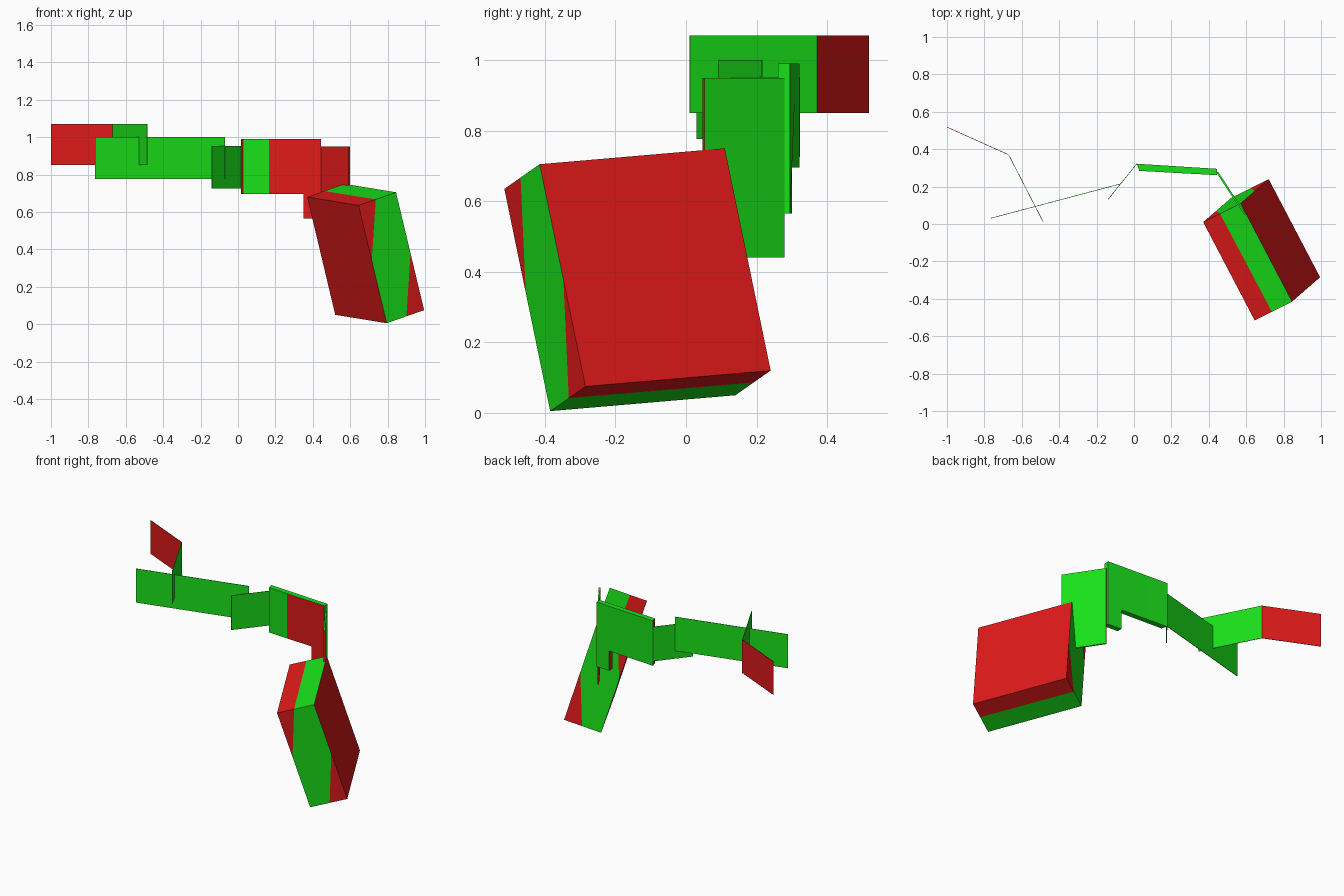
import bpy, bmesh
from mathutils import Vector

if "Cube" in bpy.data.objects:
    bpy.data.objects.remove(bpy.data.objects["Cube"])


def colour(name, rgb):
    m = bpy.data.materials.new(name)
    m.diffuse_color = (*rgb, 1)
    m.use_nodes = True
    m.node_tree.nodes["Principled BSDF"].inputs["Base Color"].default_value = m.diffuse_color
    return m


GREEN = colour("green", (0.01, 0.75, 0.01))
RED = colour("red", (0.75, 0.01, 0.01))


def finish(name, bm, is_red):
    """Turn a bmesh into an object, choosing green or red for each face."""
    bmesh.ops.recalc_face_normals(bm, faces=bm.faces)
    for f in bm.faces:
        f.material_index = int(is_red(f.calc_center_median(), f.normal))
    me = bpy.data.meshes.new(name)
    bm.to_mesh(me)
    bm.free()
    me.materials.append(GREEN)
    me.materials.append(RED)
    ob = bpy.data.objects.new(name, me)
    bpy.context.collection.objects.link(ob)
    return ob


def prism(points, offset):
    """Extrude a flat outline along an offset."""
    bm = bmesh.new()
    face = bm.faces.new([bm.verts.new(p) for p in points])
    top = bmesh.ops.extrude_face_region(bm, geom=[face], use_keep_orig=True)
    bmesh.ops.translate(bm, vec=offset,
                        verts=[g for g in top["geom"] if isinstance(g, bmesh.types.BMVert)])
    return bm


def cut(bm, co, no):
    bmesh.ops.bisect_plane(bm, geom=bm.verts[:] + bm.edges[:] + bm.faces[:],
                           plane_co=co, plane_no=no)


def strip(name, a, b, z0, z1, thick, is_red):
    """Upright flat strip between two plan points."""
    a, b = Vector((*a, z0)), Vector((*b, z0))
    d = (b - a).normalized()
    n = Vector((-d.y, d.x, 0)) * thick
    up = Vector((0, 0, z1 - z0))
    return finish(name, prism([a - n / 2, b - n / 2, b - n / 2 + up, a - n / 2 + up], n), is_red)


# Thin links of the strap
always = lambda c, n: True
never = lambda c, n: False
strip("strap_tip", (-1.0, 0.518), (-0.67, 0.37), 0.85, 1.07, 0.003, always)
strip("strap_bend", (-0.67, 0.37), (-0.485, 0.01), 0.85, 1.07, 0.003, never)
strip("strap_long_link", (-0.765, 0.031), (-0.07, 0.215), 0.777, 1.0, 0.003, never)
strip("strap_short_link", (-0.14, 0.13), (0.015, 0.322), 0.725, 0.952, 0.003, never)
strip("strap_hanger", (0.445, 0.277), (0.595, 0.049), 0.44, 0.95, 0.01,
      lambda c, n: n.x < 0 or n.y < -0.7)

# Thick L-shaped bracket with a leg at its right end
fl, fr = Vector((0.028, 0.284, 0)), Vector((0.445, 0.261, 0))
profile = [(0, 0.695), (0.77, 0.695), (0.77, 0.565), (1, 0.565), (1, 0.99), (0, 0.99)]
bm = prism([fl.lerp(fr, t) + Vector((0, 0, z)) for t, z in profile], Vector((0, 0.034, 0)))
for v in bm.verts:  # skew the left end to match the neighbouring link
    if v.co.x < 0.1 and v.co.y > 0.3:
        v.co.x, v.co.y = 0.015, 0.322
cut(bm, (0.165, 0, 0), (1, 0, 0))
finish("strap_bracket", bm,
       lambda c, n: n.x < -0.7 or (n.y < -0.7 and c.x > 0.165))

# Tilted case: one corner and three perpendicular edges
A = Vector((0.37, 0.01, 0.68))
U = Vector((0.275, -0.525, -0.045))
V = Vector((0.2, 0.1, 0.07))
W = Vector((0.15, 0.13, -0.63))
bm = prism([A, A + U, A + U + V, A + V], W)
diag = V / V.length_squared + W / W.length_squared
for t in (0.45, 1.5):
    cut(bm, A + V * t, diag)


def case_red(c, n):
    if abs(n.dot(V.normalized())) > 0.7:  # the two broad sides are red
        return True
    return not 0.45 < (c - A).dot(diag) < 1.5


finish("hanging_case", bm, case_red)
